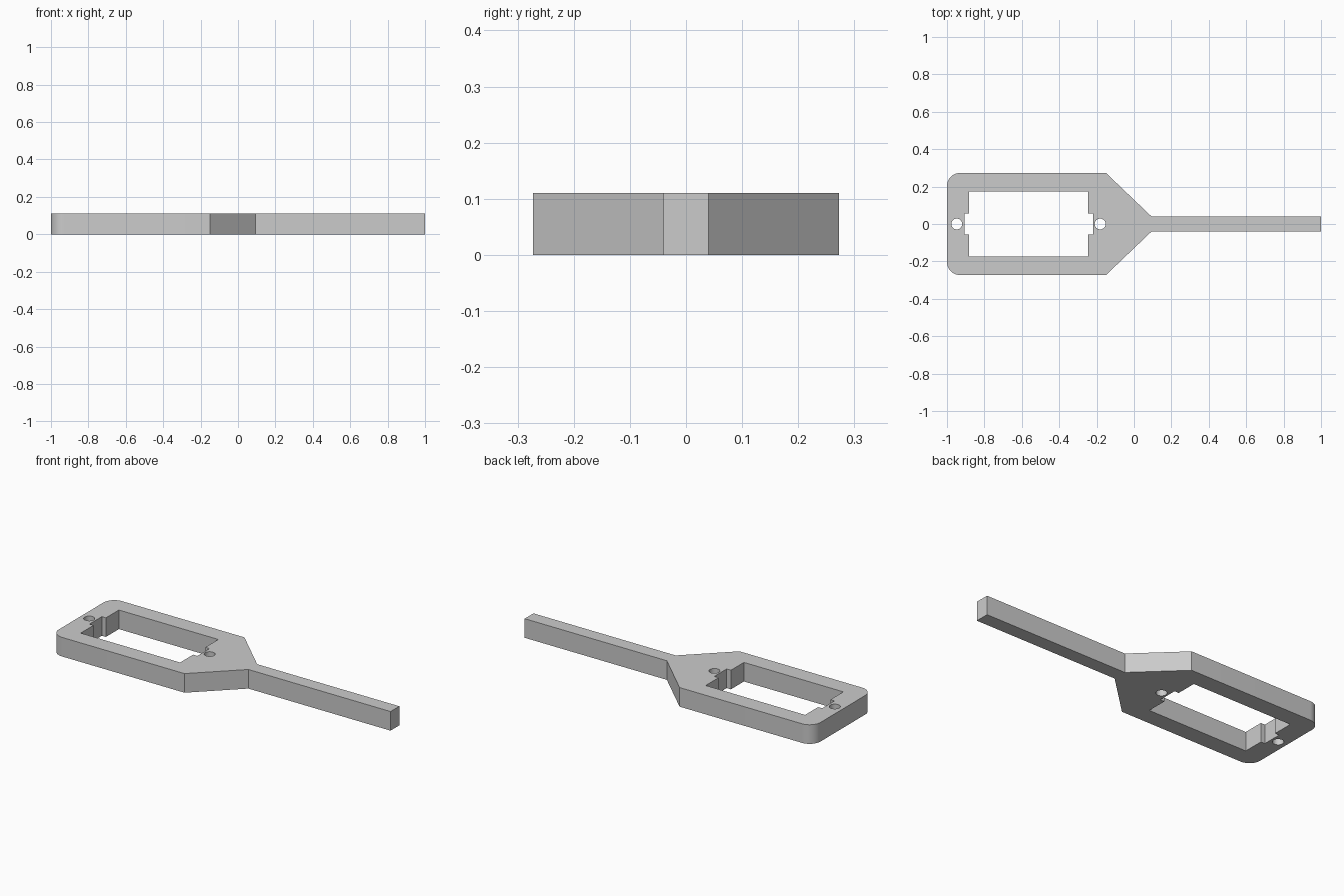
import bpy, bmesh
from math import cos, sin, pi, radians

if "Cube" in bpy.data.objects:
    bpy.data.objects.remove(bpy.data.objects["Cube"])

HEIGHT = 0.11
HALF_WIDTH = 0.273
CORNER = 0.07


def arc(cx, cy, radius, start, end, steps):
    return [(cx + radius * cos(start + (end - start) * i / steps),
             cy + radius * sin(start + (end - start) * i / steps))
            for i in range(steps + 1)]


def mirrored(half):
    """Close a half profile by reflecting it across the long axis."""
    return half + [(x, -y) for x, y in reversed(half)]


# Outer outline: handle, tapered neck, frame with rounded end corners
outline = mirrored([(1, 0.04), (0.094, 0.04), (-0.15, HALF_WIDTH)]
                   + arc(CORNER - 1, HALF_WIDTH - CORNER, CORNER, pi / 2, pi, 12))

# Window with a shallow notch at each end
window = mirrored([(-0.22, 0.056), (-0.247, 0.056), (-0.247, 0.174),
                   (-0.881, 0.174), (-0.881, 0.056), (-0.907, 0.056)])

# Screw holes beyond each notch
holes = [arc(x, 0, 0.029, 0, 2 * pi, 32)[:-1] for x in (-0.948, -0.181)]

# Flat profile extruded into the solid plate
curve = bpy.data.curves.new("frame_profile", 'CURVE')
curve.dimensions = '2D'
curve.fill_mode = 'BOTH'
curve.extrude = HEIGHT / 2
for loop in [outline, window] + holes:
    spline = curve.splines.new('POLY')
    spline.points.add(len(loop) - 1)
    for point, (x, y) in zip(spline.points, loop):
        point.co = (x, y, 0, 1)
    spline.use_cyclic_u = True

frame = bpy.data.objects.new("frame_with_handle", curve)
bpy.context.collection.objects.link(frame)
bpy.ops.object.select_all(action='DESELECT')
frame.select_set(True)
bpy.context.view_layer.objects.active = frame
bpy.ops.object.convert(target='MESH')
frame = bpy.context.object

# Weld caps to walls and stand the plate on the ground
bm = bmesh.new()
bm.from_mesh(frame.data)
bmesh.ops.remove_doubles(bm, verts=bm.verts, dist=0.0001)
bmesh.ops.translate(bm, verts=bm.verts, vec=(0, 0, HEIGHT / 2))
bmesh.ops.recalc_face_normals(bm, faces=bm.faces)
bm.to_mesh(frame.data)
bm.free()

# Plain grey finish
grey = bpy.data.materials.new("plain_grey")
grey.use_nodes = True
colour = (0.6, 0.6, 0.6, 1)
grey.diffuse_color = colour
grey.node_tree.nodes["Principled BSDF"].inputs["Base Color"].default_value = colour
frame.data.materials.clear()
frame.data.materials.append(grey)
bpy.ops.object.shade_smooth_by_angle(angle=radians(30))
